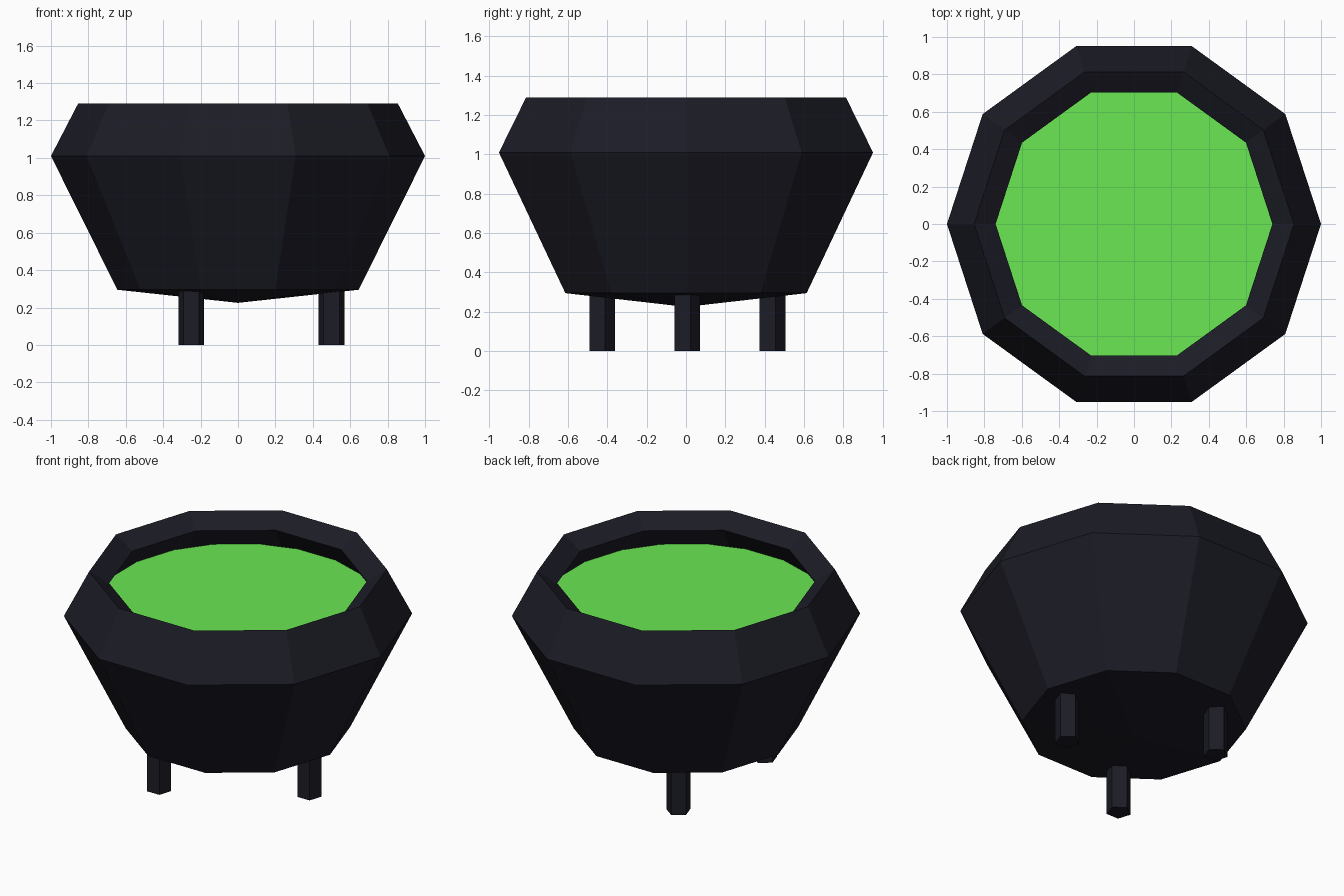
import bpy, bmesh
from math import cos, sin, pi, radians

cube = bpy.data.objects.get("Cube")
if cube:
    bpy.data.objects.remove(cube, do_unlink=True)


def material(name, rgb):
    mat = bpy.data.materials.new(name)
    mat.use_nodes = True
    mat.diffuse_color = (*rgb, 1)
    mat.node_tree.nodes["Principled BSDF"].inputs["Base Color"].default_value = (*rgb, 1)
    return mat


iron = material("dark iron", (0.0113, 0.0113, 0.0195))
green = material("bright green", (0.147, 0.82, 0.088))


def lathe(name, profile, sides, mat, turn=0.0, center=(0, 0)):
    """Spin a radius/height profile into flat facets; radius 0 makes a pole."""
    bm = bmesh.new()
    rings = []
    for r, z in profile:
        count = sides if r > 0 else 1
        rings.append([bm.verts.new((center[0] + r * cos(turn + 2 * pi * i / sides),
                                    center[1] + r * sin(turn + 2 * pi * i / sides), z))
                      for i in range(count)])
    for low, high in zip(rings, rings[1:]):
        for i in range(sides):
            j = (i + 1) % sides
            corners = [low[i % len(low)], low[j % len(low)],
                       high[j % len(high)], high[i % len(high)]]
            bm.faces.new(list(dict.fromkeys(corners)))
    mesh = bpy.data.meshes.new(name)
    bm.to_mesh(mesh)
    bm.free()
    mesh.materials.append(mat)
    obj = bpy.data.objects.new(name, mesh)
    bpy.context.collection.objects.link(obj)
    return obj


# Ten-sided thick bowl: outside, sloping lip, then the hollow inside
lathe("cauldron_bowl",
      [(0, 0.225), (0.645, 0.295), (1, 1.01), (0.855, 1.29),
       (0.74, 1.215), (0.89, 1.0), (0.55, 0.42), (0, 0.36)], 10, iron)

# Flat liquid surface below the lip
lathe("liquid", [(0.8, 1.09), (0, 1.09)], 20, green, radians(9))

# Three five-sided legs
for k, side in enumerate(("left", "back_right", "front_right")):
    a = 2 * pi * k / 3
    lathe(f"{side}_leg", [(0, 0), (0.072, 0), (0.072, 0.31), (0, 0.31)], 5, iron,
          pi / 2, (0.5 * cos(a), 0.5 * sin(a)))
